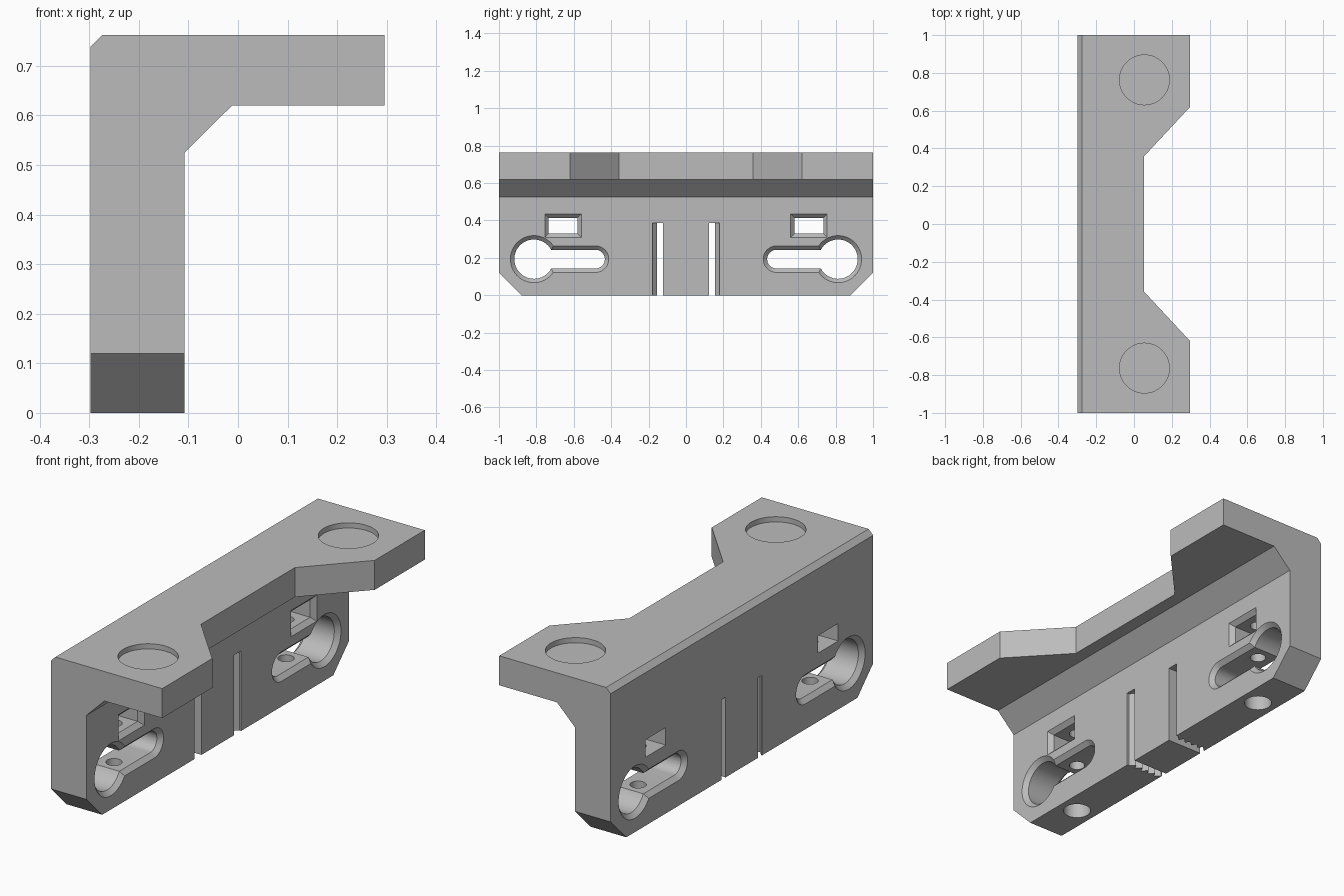
import bpy, bmesh, math
from mathutils import Vector

cube = bpy.data.objects.get("Cube")
if cube:
    bpy.data.objects.remove(cube, do_unlink=True)

grey = bpy.data.materials.new("light_grey")
grey.use_nodes = True
grey.diffuse_color = (0.5, 0.5, 0.5, 1)
grey.node_tree.nodes["Principled BSDF"].inputs["Base Color"].default_value = (0.5, 0.5, 0.5, 1)

LEFT, FACE = -0.298, -0.108      # wall back and wall front
MID = (LEFT + FACE) / 2


def loft(name, sections):
    """Closed solid through matching loops of points."""
    bm = bmesh.new()
    rings = [[bm.verts.new(p) for p in s] for s in sections]
    n = len(rings[0])
    for a, b in zip(rings, rings[1:]):
        for i in range(n):
            j = (i + 1) % n
            bm.faces.new((a[i], a[j], b[j], b[i]))
    bm.faces.new(rings[0])
    bm.faces.new(rings[-1])
    bmesh.ops.recalc_face_normals(bm, faces=bm.faces)
    mesh = bpy.data.meshes.new(name)
    bm.to_mesh(mesh)
    bm.free()
    mesh.materials.append(grey)
    obj = bpy.data.objects.new(name, mesh)
    bpy.context.collection.objects.link(obj)
    return obj


def upright(name, outline, z0, z1):
    return loft(name, [[(x, y, z) for x, y in outline] for z in (z0, z1)])


def drill(name, x, y, r, z0, z1, n=48):
    ring = [(x + r * math.cos(i * math.tau / n), y + r * math.sin(i * math.tau / n)) for i in range(n)]
    return upright(name, ring, z0, z1)


def keyhole(x, s, d):
    """Round head and narrow slot, grown outwards by d."""
    cy, ey, cz, big, small = 0.813, 0.484, 0.193, 0.105 + d, 0.05 + d
    a = math.asin(small / big)
    pts = []
    for i in range(41):
        t = -math.pi + a + (math.tau - 2 * a) * i / 40
        pts.append((x, s * (cy + big * math.cos(t)), cz + big * math.sin(t)))
    for i in range(21):
        t = math.pi / 2 + math.pi * i / 20
        pts.append((x, s * (ey + small * math.cos(t)), cz + small * math.sin(t)))
    return pts


def window(x, s, d):
    y0, y1, z0, z1 = 0.58 - d, 0.734 + d, 0.33 - d, 0.414 + d
    return [(x, s * y, z) for y, z in ((y0, z0), (y1, z0), (y1, z1), (y0, z1))]


# Bracket body: angled profile drawn along its length
profile = [(LEFT, 0), (FACE, 0), (FACE, 0.525), (-0.012, 0.62), (0.296, 0.62),
           (0.296, 0.762), (-0.274, 0.762), (LEFT, 0.738)]
bracket = loft("mounting_bracket", [[(x, y, z) for x, z in profile] for y in (-1, 1)])

# Waist between the two flange ears
cutters = [upright("waist_cut", [(0.053, -0.358), (0.053, 0.358), (0.393, 0.723), (0.393, -0.723)], 0.5, 0.9)]

for s in (-1, 1):
    # Sloped bottom corners
    corner = [(0.78, -0.1), (1.1, -0.1), (1.1, 0.22)]
    cutters.append(loft("corner_cut", [[(x, s * y, z) for y, z in corner] for x in (-0.5, 0.5)]))
    # Shallow round recess on the flange
    cutters.append(drill("round_recess", 0.055, s * 0.763, 0.132, 0.737, 0.9, 64))
    # Keyhole, bevelled on both sides
    cutters.append(loft("keyhole_cut", [keyhole(LEFT - 0.01, s, 0.031), keyhole(LEFT + 0.021, s, 0),
                                        keyhole(FACE - 0.021, s, 0), keyhole(FACE + 0.01, s, 0.031)]))
    # Window, bevelled on the flange side
    cutters.append(loft("window_cut", [window(LEFT - 0.1, s, 0), window(FACE - 0.021, s, 0),
                                       window(FACE + 0.01, s, 0.031)]))
    # Screw hole with counterbore
    cutters.append(drill("screw_hole", MID, s * 0.655, 0.036, -0.1, 0.55))
    cutters.append(drill("counterbore", MID, s * 0.655, 0.063, -0.1, 0.08))
    # Slit with a toothed outer wall
    teeth = 5
    pitch = (FACE - LEFT) / teeth
    outline = [(FACE + 0.05, s * 0.124), (LEFT - 0.05, s * 0.124), (LEFT - 0.05, s * 0.154)]
    for i in range(teeth):
        x = LEFT + i * pitch
        outline += [(x + 0.004, s * 0.154), (x + pitch * 0.75, s * 0.178)]
    outline.append((FACE + 0.05, s * 0.178))
    cutters.append(upright("slit_cut", outline, -0.1, 0.386))

# Carve every cutter out of the body
bpy.ops.object.select_all(action='DESELECT')
bracket.select_set(True)
bpy.context.view_layer.objects.active = bracket
for c in cutters:
    mod = bracket.modifiers.new(c.name, 'BOOLEAN')
    mod.operation = 'DIFFERENCE'
    mod.solver = 'EXACT'
    mod.object = c
    bpy.ops.object.modifier_apply(modifier=mod.name)
    bpy.data.objects.remove(c, do_unlink=True)

bpy.ops.object.shade_smooth_by_angle(angle=math.radians(25))
